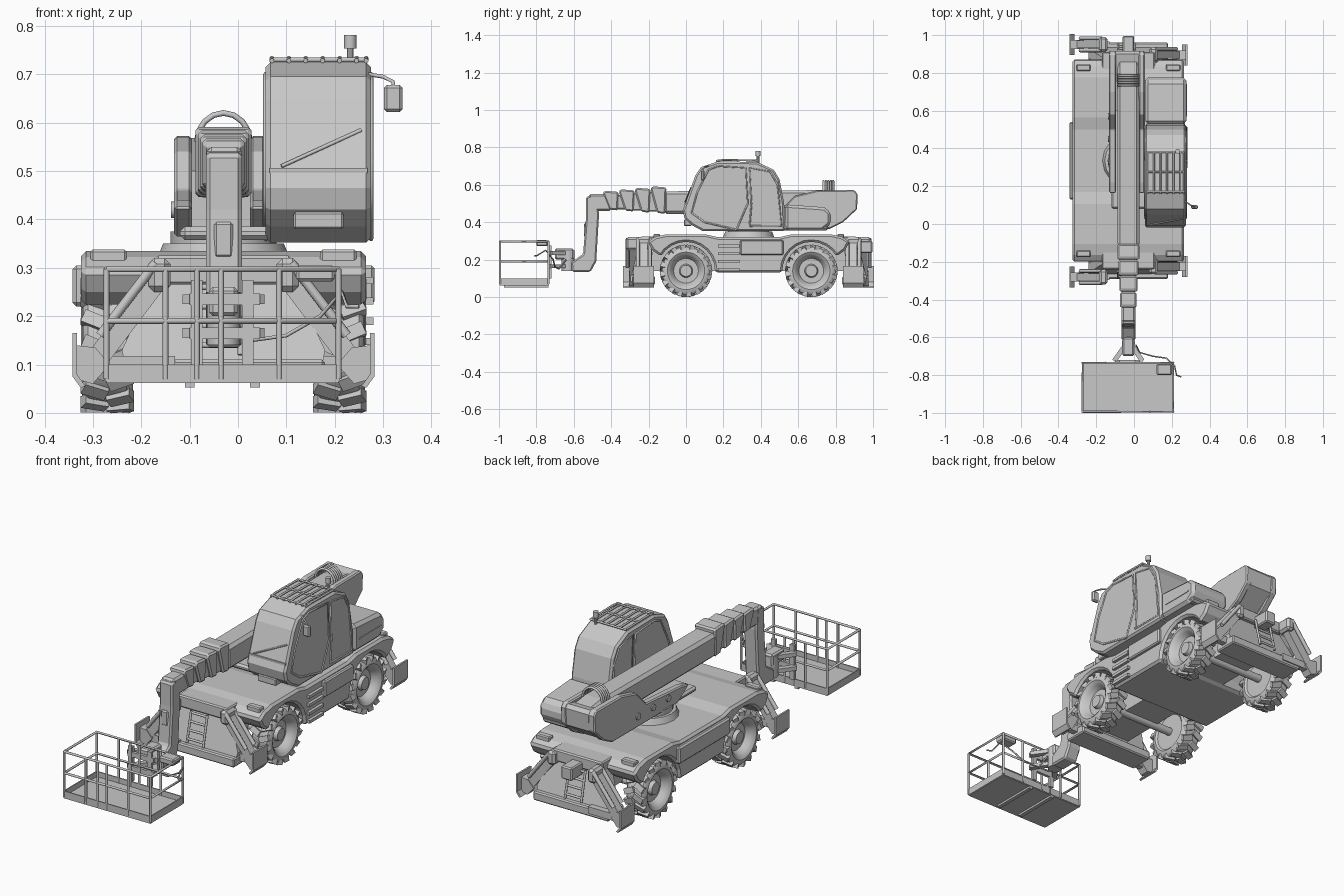
import bpy, bmesh, math
from mathutils import Vector, Matrix

cube = bpy.data.objects.get("Cube")
if cube:
    bpy.data.objects.remove(cube, do_unlink=True)

grey = bpy.data.materials.new("plain grey")
grey.use_nodes = True
color = (.58, .58, .58, 1)
grey.diffuse_color = color
grey.node_tree.nodes["Principled BSDF"].inputs["Base Color"].default_value = color

CX = -.03    # chassis centre line
CY = .335    # midpoint between the axles


def add(name, bm, bevel=0, smooth=False):
    bmesh.ops.recalc_face_normals(bm, faces=bm.faces)
    mesh = bpy.data.meshes.new(name)
    bm.to_mesh(mesh)
    bm.free()
    mesh.materials.append(grey)
    if smooth:
        for p in mesh.polygons:
            p.use_smooth = True
        mesh.set_sharp_from_angle(angle=math.radians(35))
    ob = bpy.data.objects.new(name, mesh)
    bpy.context.collection.objects.link(ob)
    if bevel:
        mod = ob.modifiers.new("bevel", 'BEVEL')
        mod.width, mod.segments, mod.limit_method = bevel, 1, 'ANGLE'
        mod.angle_limit = math.radians(40)


def extrude(name, points, offset, bevel=0):
    """Extrude a closed outline along an offset."""
    bm = bmesh.new()
    face = bm.faces.new([bm.verts.new(p) for p in points])
    new = bmesh.ops.extrude_face_region(bm, geom=[face])["geom"]
    bmesh.ops.translate(bm, vec=offset, verts=[v for v in new if isinstance(v, bmesh.types.BMVert)])
    add(name, bm, bevel)


def prism(name, profile, x0, x1, bevel=0):
    extrude(name, [(x0, y, z) for y, z in profile], (x1 - x0, 0, 0), bevel)


def box(name, x, y, z, bevel=0):
    prism(name, [(y[0], z[0]), (y[1], z[0]), (y[1], z[1]), (y[0], z[1])], x[0], x[1], bevel)


def tubes(name, paths, radius, sides=2):
    """Round bars along one or more paths."""
    curve = bpy.data.curves.new(name, 'CURVE')
    curve.dimensions = '3D'
    curve.bevel_depth, curve.bevel_resolution, curve.use_fill_caps = radius, sides, True
    for path in paths:
        spline = curve.splines.new('POLY')
        spline.points.add(len(path) - 1)
        for point, co in zip(spline.points, path):
            point.co = (*co, 1)
    curve.materials.append(grey)
    ob = bpy.data.objects.new(name, curve)
    bpy.context.collection.objects.link(ob)


def cylinder(name, centre, radius, depth, axis='Z', sides=24, top=None):
    bm = bmesh.new()
    turn = {'X': Matrix.Rotation(math.pi / 2, 4, 'Y'), 'Z': Matrix.Identity(4)}[axis]
    bmesh.ops.create_cone(bm, cap_ends=True, segments=sides, radius1=radius,
                          radius2=radius if top is None else top, depth=depth,
                          matrix=Matrix.Translation(centre) @ turn)
    add(name, bm, smooth=True)


def beam(name, a, b, w, h):
    """Rectangular bar between two points."""
    a, b = Vector(a), Vector(b)
    d = b - a
    bm = bmesh.new()
    bmesh.ops.create_cube(bm, size=1, matrix=Matrix.Translation((a + b) / 2)
                          @ d.to_track_quat('Z', 'Y').to_matrix().to_4x4()
                          @ Matrix.Diagonal((w, h, d.length, 1)))
    add(name, bm)


# Wheels: lathed tyre and rim, chunky lugs on the tread
def wheel(name, x, y, side):
    bm = bmesh.new()
    section = [(-.045, 0), (-.045, .09), (-.053, .1), (-.05, .118), (-.04, .129), (.04, .129), (.05, .118),
               (.053, .1), (.045, .088), (.036, .08), (.012, .066), (.012, .036), (.03, .03), (.03, 0)]
    verts = [bm.verts.new((a * side, r, 0)) for a, r in section]
    edges = [bm.edges.new(pair) for pair in zip(verts, verts[1:])]
    bmesh.ops.spin(bm, geom=verts + edges, axis=(1, 0, 0), cent=(0, 0, 0),
                   angle=math.tau, steps=36, use_duplicate=False)
    bmesh.ops.remove_doubles(bm, verts=bm.verts, dist=.0005)
    for i in range(32):
        half = 1 if i % 2 else -1
        bmesh.ops.create_cube(bm, size=1, matrix=Matrix.Rotation(math.tau * i / 32, 4, 'X')
                              @ Matrix.Translation((half * .026, 0, .127))
                              @ Matrix.Rotation(half * .4, 4, 'Z') @ Matrix.Diagonal((.052, .028, .024, 1)))
    bmesh.ops.translate(bm, verts=bm.verts, vec=(x, y, .14))
    add(name, bm, smooth=True)


# Chassis with four wheel arches
half = [(.175, .13)]
for i in range(11):
    t = math.radians(180 - i * 15)
    half.append((.335 + .155 * math.cos(t), .14 + .155 * math.sin(t)))
half += [(.515, .25), (.54, .295), (.5, .322), (.44, .335), (.23, .335), (.165, .32)]
outline = [(CY + d, z) for d, z in half] + [(CY - d, z) for d, z in reversed(half)]
prism("chassis", outline, -.325, .265, .012)
box("centre_frame", (-.13, .07), (-.2, .87), (.14, .3))
box("left_tank", (-.342, -.31), (.13, .54), (.22, .305), .008)
box("right_locker", (.25, .282), (.29, .52), (.225, .305), .006)
for i in range(4):
    box("step", (.25, .28), (.17, .285), (.14 + .042 * i, .155 + .042 * i))
box("rear_hitch", (-.06, .0), (.9, .996), (.235, .3), .006)

for s, end in ((-1, "front"), (1, "rear")):
    def Y(d):
        return CY + s * d
    cylinder(end + "_axle", (CX, Y(.335), .14), .02, .42, 'X', 16)
    # Sloping end plate with its beams and ladder
    plate = [(-.23, .075), (.17, .075), (.18, .13), (.1, .3), (-.16, .3), (-.24, .13)]
    extrude(end + "_plate", [(x, Y(.61 - (z - .075) * .3), z) for x, z in plate], (0, -s * .05, 0))
    box(end + "_lower_beam", (-.24, .18), sorted((Y(.5), Y(.625))), (.065, .11), .006)
    box(end + "_upper_beam", (-.17, .11), sorted((Y(.48), Y(.575))), (.265, .325), .006)
    tubes(end + "_ladder", [[(x, Y(.62), .12), (x, Y(.585), .27)] for x in (-.085, .005)]
          + [[(-.085, Y(.615 - .01 * i), z), (.005, Y(.615 - .01 * i), z)]
             for i, z in enumerate((.14, .18, .22, .26))], .006)
    for m, side in ((-1, "right"), (1, "left")):
        name = end + "_" + side
        d = .588 - m * .028    # the stabilisers are staggered so they pass each other
        def X(x):
            return CX + m * x
        wheel(name + "_wheel", X(.24), Y(.335), m)
        box(name + "_lamp", sorted((X(.2), X(.275))), sorted((Y(.475), Y(.51))), (.31, .338), .005)
        # Stabiliser: arm, ram, pivot, foot plate
        beam(name + "_stabiliser_arm", (X(.13), Y(d), .285), (X(.27), Y(d), .1), .04, .045)
        beam(name + "_stabiliser_link", (X(.1), Y(d), .1), (X(.27), Y(d), .1), .03, .035)
        tubes(name + "_stabiliser_ram", [[(X(.14), Y(d + k), .31), (X(.255), Y(d + k), .16)]
                                         for k in (-.032, .032)], .01)
        box(name + "_pivot", sorted((X(.11), X(.155))), sorted((Y(d - .04), Y(d + .04))), (.25, .32), .012)
        foot = [(.285, .055), (.295, .052), (.312, .075), (.312, .165), (.303, .165), (.303, .08)]
        extrude(name + "_foot", [(X(x), Y(d - .055), z) for x, z in foot], (0, s * .11, 0))
        bracket = [(.235, .1), (.27, .06), (.305, .07), (.305, .14), (.265, .135)]
        extrude(name + "_foot_bracket", [(X(x), Y(d - .024), z) for x, z in bracket], (0, s * .048, 0))

# Turntable and turret
cylinder("turntable", (CX, CY, .335), .137, .03, sides=16, top=.125)
cylinder("slew_ring", (CX, CY, .36), .11, .03, sides=20)
box("turret_deck", (-.12, .27), (.08, .76), (.357, .385), .01)
tail = [(.16, .425), (.25, .365), (.77, .365), (.84, .4), (.915, .47), (.917, .55),
        (.9, .572), (.7, .57), (.58, .54), (.5, .46), (.22, .44)]
prism("turret_left_side", tail, .025, .057, .006)
prism("turret_right_side", tail, -.132, -.095, .006)
prism("counterweight", [(.6, .37), (.77, .367), (.91, .465), (.915, .55), (.9, .568), (.86, .56), (.6, .5)], -.11, .03)
for y in (.33, .45, .57):
    cylinder("side_boss", (-.132, y, .42), .017, .012, 'X', 12)
hood = [(.53, .355), (.73, .355), (.775, .39), (.775, .45), (.74, .48), (.53, .495)]
prism("engine_hood", hood, .06, .277, .015)
box("hood_grille", (.27, .28), (.57, .74), (.41, .418))

# Telescopic boom
prism("boom_base", [(-.12, .445), (.86, .445), (.89, .49), (.87, .56), (.78, .572), (-.12, .565)], -.088, .028, .015)
for i in range(4):
    w, y = .058 - .005 * i, -.1 - .085 * i
    lo, hi = .445 + .006 * i, .592 - .008 * i
    prism("boom_collar", [(y - .01, lo), (y - .055, lo + .005), (y - .09, hi - .012), (y - .08, hi), (y - .005, hi - .006)],
          CX - w, CX + w, .01)
    box("boom_section", (CX - w + .012, CX + w - .012), (y - .13, y), (lo + .012, hi - .03), .006)
box("boom_tip", (-.065, .008), (-.52, -.4), (.46, .55), .01)

# Folded jib and basket mount
jib = [(-.535, .535), (-.475, .55), (-.465, .44), (-.48, .19), (-.51, .135), (-.61, .135),
       (-.615, .185), (-.55, .23), (-.535, .42)]
prism("jib", jib, -.066, .008, .008)
box("jib_hatch", (-.05, -.01), (-.545, -.53), (.32, .395), .006)
cylinder("mount_pivot", (CX, -.63, .195), .035, .11)
for z in (.165, .235):
    for m in (-1, 1):
        beam("mount_arm", (CX, -.62, z), (CX + m * .075, -.725, z), .025, .02)
    box("mount_bar", (-.1, .045), (-.735, -.72), (z - .012, z + .012))
for x in (-.085, .02):
    box("mount_post", (x - .012, x + .012), (-.735, -.72), (.1, .275))
box("mount_motor", (-.06, .0), (-.7, -.6), (.2, .26), .008)
tubes("basket_cable", [[(.01, -.64, .2), (.03, -.68, .15), (.1, -.7, .16), (.17, -.71, .2), (.215, -.75, .25),
                        (.225, -.8, .22), (.25, -.81, .22)]], .004)

# Work basket
L, R, F, B = -.272, .208, -.994, -.735
box("basket_floor", (L, R), (F, B), (.062, .074))
for y in (F, B):
    box("toe_board", (L, R), (y - .003, y + .003), (.065, .1))
for x in (L, R):
    box("toe_board", (x - .003, x + .003), (F, B), (.065, .1))
for x in (-.1, .035):
    box("floor_runner", (x - .01, x + .01), (F + .02, B), (.052, .064))
rails = [[(L, F, z), (R, F, z), (R, B, z), (L, B, z), (L, F, z)] for z in (.19, .297)]
rails += [[(x, y, .07), (x, y, .297)] for y in (F, B) for x in (L, -.15, -.085, -.035, .085, R)]
tubes("basket_rails", rails, .006)
box("control_box", (.12, .2), (-.8, -.74), (.272, .305), .006)

# Cab
cab = [(.09, .352), (.53, .352), (.525, .5), (.5, .63), (.47, .68), (.38, .722), (.17, .725),
       (.08, .695), (.05, .65), (.0, .51), (-.018, .465), (-.008, .42), (.03, .385)]
prism("cab", cab, .057, .275, .01)
door = [(.27, .36), (.1, .4), (.03, .45), (.06, .56), (.12, .68), (.17, .7), (.32, .69), (.33, .5), (.27, .36)]
rear = [(.34, .38), (.35, .5), (.34, .69), (.45, .67), (.49, .6), (.51, .38), (.34, .38)]
tubes("cab_window_frames", [[(x, y, z) for y, z in path] for x in (.057, .275) for path in (door, rear)], .005, 1)
box("windscreen_sill", (.065, .268), (-.008, .02), (.496, .506))
box("front_panel", (.115, .218), (-.01, .03), (.38, .415), .004)
tubes("wiper", [[(.09, -.004, .51), (.255, .027, .585)]], .004)
tubes("roof_guard", [[(x, .16, .728), (x, .2, .733), (x, .38, .73)] for x in (.07, .105, .14, .175, .21, .245, .265)]
      + [[(.065, y, .73), (.268, y, .73)] for y in (.17, .275, .38)], .005)
cylinder("beacon_post", (.232, .385, .735), .007, .04, sides=10)
cylinder("beacon", (.232, .385, .767), .013, .028, sides=14)
tubes("mirror_arm", [[(.27, .12, .7), (.3, .1, .695), (.32, .09, .685), (.325, .09, .66)]], .004)
box("mirror", (.302, .34), (.08, .1), (.622, .678), .006)

# Hoses arching over the rear of the boom
arc = [math.pi * i / 8 for i in range(9)]
tubes("rear_hoses", [[(CX + .055 * math.cos(t), .735 + .013 * k, .56 + .06 * math.sin(t)) for t in arc]
                     for k in range(5)], .006)
